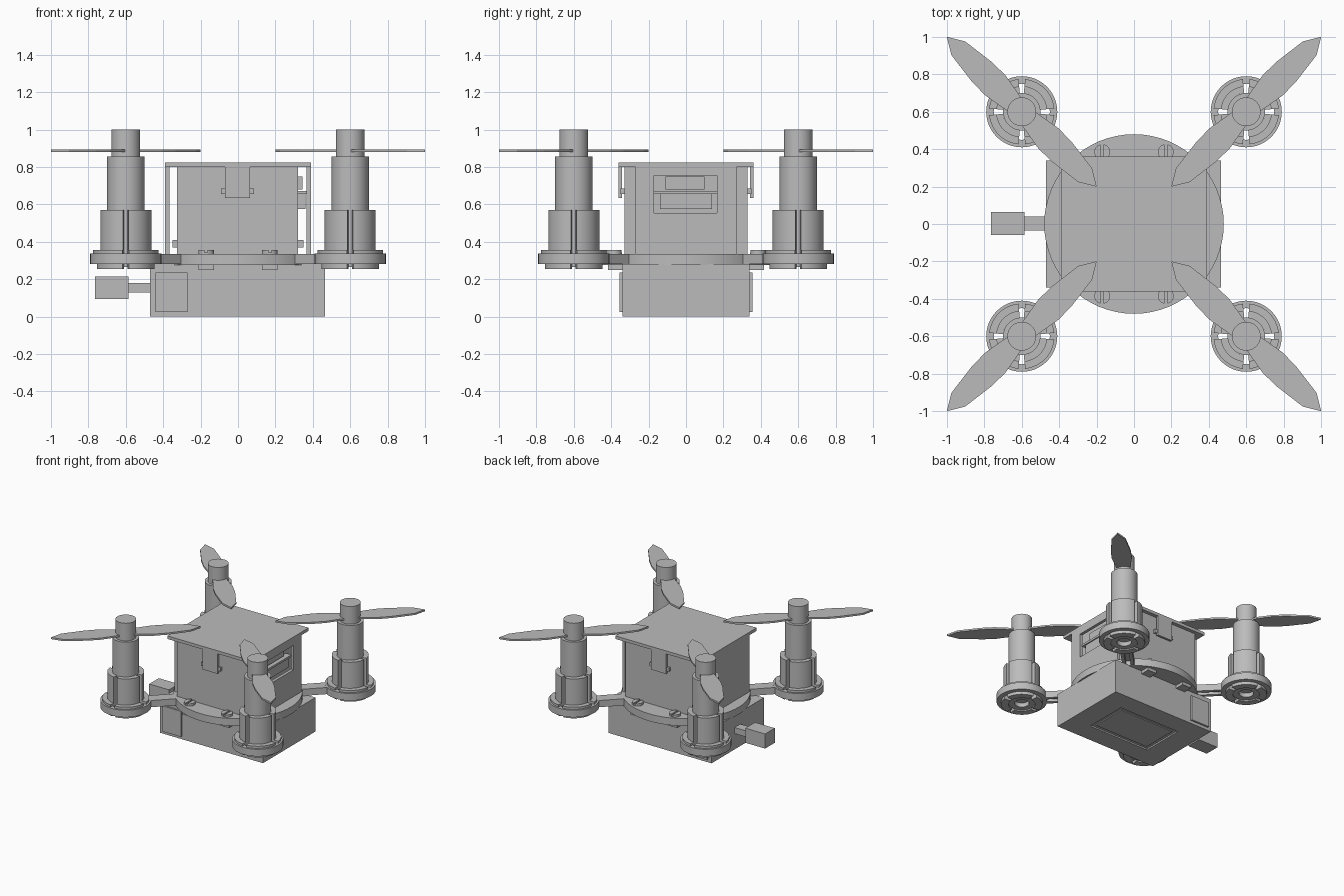
import bpy, bmesh
from math import pi, cos, sin, radians
from mathutils import Matrix

cube = bpy.data.objects.get("Cube")
if cube:
    bpy.data.objects.remove(cube, do_unlink=True)

grey = bpy.data.materials.new("matte_grey")
grey.use_nodes = True
COLOUR = (0.5, 0.5, 0.5, 1)
grey.diffuse_color = COLOUR
grey.node_tree.nodes["Principled BSDF"].inputs["Base Color"].default_value = COLOUR


def add(name, bm, smooth=False):
    bmesh.ops.recalc_face_normals(bm, faces=bm.faces[:])
    mesh = bpy.data.meshes.new(name)
    bm.to_mesh(mesh)
    bm.free()
    mesh.materials.append(grey)
    ob = bpy.data.objects.new(name, mesh)
    bpy.context.collection.objects.link(ob)
    if smooth:
        bpy.ops.object.select_all(action='DESELECT')
        ob.select_set(True)
        bpy.context.view_layer.objects.active = ob
        bpy.ops.object.shade_smooth_by_angle(angle=radians(30))
    return ob


def box(name, x0, x1, y0, y1, z0, z1):
    bm = bmesh.new()
    mat = (Matrix.Translation(((x0 + x1) / 2, (y0 + y1) / 2, (z0 + z1) / 2))
           @ Matrix.Diagonal((x1 - x0, y1 - y0, z1 - z0, 1)))
    bmesh.ops.create_cube(bm, size=1, matrix=mat)
    return add(name, bm)


def cylinder(name, r, z0, z1, x=0, y=0, segments=48):
    bm = bmesh.new()
    bmesh.ops.create_cone(bm, cap_ends=True, segments=segments, radius1=r, radius2=r,
                          depth=z1 - z0, matrix=Matrix.Translation((x, y, (z0 + z1) / 2)))
    return add(name, bm, True)


def ring(name, r0, r1, z0, z1, start=0, sweep=2 * pi, x=0, y=0):
    """Square-section ring, or a capped sector of one."""
    full = sweep > 6
    steps = 48 if full else 12
    bm = bmesh.new()
    rows = []
    for i in range(steps if full else steps + 1):
        a = start + sweep * i / steps
        rows.append([bm.verts.new((x + r * cos(a), y + r * sin(a), z))
                     for r, z in ((r0, z0), (r1, z0), (r1, z1), (r0, z1))])
    for i in range(steps):
        p, q = rows[i], rows[(i + 1) % len(rows)]
        for j in range(4):
            k = (j + 1) % 4
            bm.faces.new((p[j], p[k], q[k], q[j]))
    if not full:
        bm.faces.new(rows[0])
        bm.faces.new(rows[-1])
    return add(name, bm, True)


def prism(name, outline, z0, z1):
    bm = bmesh.new()
    face = bm.faces.new([bm.verts.new((px, py, z0)) for px, py in outline])
    top = bmesh.ops.extrude_face_region(bm, geom=[face])["geom"]
    verts = [v for v in top if isinstance(v, bmesh.types.BMVert)]
    bmesh.ops.translate(bm, verts=verts, vec=(0, 0, z1 - z0))
    return add(name, bm)


def cut(target, *size):
    cutter = box("cutter", *size)
    cutter.hide_render = True
    cutter.hide_set(True)
    mod = target.modifiers.new("cut", 'BOOLEAN')
    mod.operation = 'DIFFERENCE'
    mod.solver = 'EXACT'
    mod.object = cutter
    bpy.context.view_layer.update()
    mesh = bpy.data.meshes.new_from_object(
        target.evaluated_get(bpy.context.evaluated_depsgraph_get()))
    target.modifiers.clear()
    target.data = mesh
    bpy.data.objects.remove(cutter, do_unlink=True)


# Battery, with a shallow panel in its underside, end covers and plug
battery = box("battery", -0.47, 0.465, -0.34, 0.34, 0, 0.28)
cut(battery, -0.28, 0.28, -0.18, 0.18, -0.05, 0.012)
box("battery_label", -0.25, 0.25, -0.15, 0.15, 0.004, 0.013)
for s, side in ((-1, "front"), (1, "back")):
    y0, y1 = sorted((s * 0.335, s * 0.355))
    box("battery_cover_" + side, -0.44, -0.27, y0, y1, 0.025, 0.235)
box("battery_lead", -0.6, -0.46, -0.035, 0.04, 0.13, 0.18)
box("battery_plug", -0.765, -0.585, -0.06, 0.065, 0.095, 0.215)

# Round base plate and body
cylinder("base_plate", 0.48, 0.275, 0.335, segments=64)
box("body", -0.325, 0.32, -0.33, 0.33, 0.33, 0.8)
box("roof", -0.39, 0.39, -0.36, 0.36, 0.8, 0.825)
for s, side in ((-1, "right"), (1, "left")):
    x0, x1 = sorted((s * 0.365, s * 0.39))
    panel = box("side_panel_" + side, x0, x1, -0.27, 0.27, 0.33, 0.81)
    if s > 0:
        cut(panel, 0.3, 0.45, -0.17, 0.165, 0.555, 0.755)
    x0, x1 = sorted((s * 0.31, s * 0.35))
    for y in (-0.2, 0.2):
        box("panel_peg_" + side, x0, x1, y - 0.02, y + 0.02, 0.37, 0.41)

# Sockets behind the side window
box("upper_socket", 0.31, 0.345, -0.11, 0.1, 0.68, 0.75)
box("lower_socket", 0.31, 0.36, -0.14, 0.14, 0.575, 0.66)
box("socket_lip", 0.31, 0.37, -0.17, 0.165, 0.655, 0.672)

# Roof clips, pins, screws and nuts on front and back
for s, side in ((-1, "front"), (1, "back")):
    y0, y1 = sorted((s * 0.342, s * 0.36))
    box("roof_clip_" + side, -0.07, 0.065, y0, y1, 0.635, 0.805)
    y0, y1 = sorted((s * 0.32, s * 0.35))
    box("clip_pin_" + side, -0.09, 0.085, y0, y1, 0.655, 0.685)
    for x in (-0.17, 0.17):
        screw = cylinder("screw_" + side, 0.042, 0.33, 0.355, x, s * 0.385, 24)
        cut(screw, x - 0.008, x + 0.008, -1, 1, 0.342, 0.4)
        y0, y1 = sorted((s * 0.34, s * 0.417))
        box("nut_" + side, x - 0.042, x + 0.042, y0, y1, 0.25, 0.29)

# One rotor unit on the +x axis, later turned to each corner
D = 0.6 * 2 ** 0.5
parts = [
    ring("mount_ring", 0.15, 0.19, 0.28, 0.338, x=D),
    ring("mount_floor", 0.055, 0.1, 0.265, 0.31, x=D),
    cylinder("motor", 0.1, 0.3, 0.855, x=D),
    cylinder("rotor_hub", 0.077, 0.85, 1.0, x=D),
    box("arm_top", 0.42, D - 0.16, -0.045, 0.045, 0.315, 0.335),
]
for s in (-1, 1):
    y0, y1 = sorted((s * 0.018, s * 0.045))
    parts.append(box("arm_rail", 0.42, D - 0.16, y0, y1, 0.28, 0.32))
gap = radians(6)
for i in range(4):
    start = pi / 4 + i * pi / 2 + gap
    sweep = pi / 2 - 2 * gap
    parts.append(ring("motor_sleeve", 0.1, 0.137, 0.255, 0.57, start, sweep, D))
    parts.append(ring("mount_foot", 0.135, 0.155, 0.255, 0.3, start, sweep, D))
    parts.append(ring("mount_collar", 0.135, 0.175, 0.33, 0.356, start, sweep, D))
    spoke = box("mount_spoke", 0.08, 0.16, -0.018, 0.018, 0.285, 0.31)
    spoke.data.transform(Matrix.Translation((D, 0, 0)) @ Matrix.Rotation(i * pi / 2, 4, 'Z'))
    parts.append(spoke)

# Two-bladed propeller outline: (distance along blade, half width)
blade = [(0.06, 0.052), (0.2, 0.076), (0.3, 0.075), (0.48, 0.052), (0.566, 0)]
half = blade + [(u, -v) for u, v in reversed(blade[:-1])]
outline = half + [(-u, -v) for u, v in half]
parts.append(prism("propeller", [(D + u, v) for u, v in outline], 0.88, 0.894))

corners = ("back_left", "back_right", "front_right", "front_left")
for part in parts:
    base = part.name.split(".")[0]
    for i, corner in enumerate(corners):
        ob = part if i == 0 else part.copy()
        if i:
            bpy.context.collection.objects.link(ob)
        ob.name = base + "_" + corner
        ob.rotation_euler.z = pi / 4 + i * pi / 2
